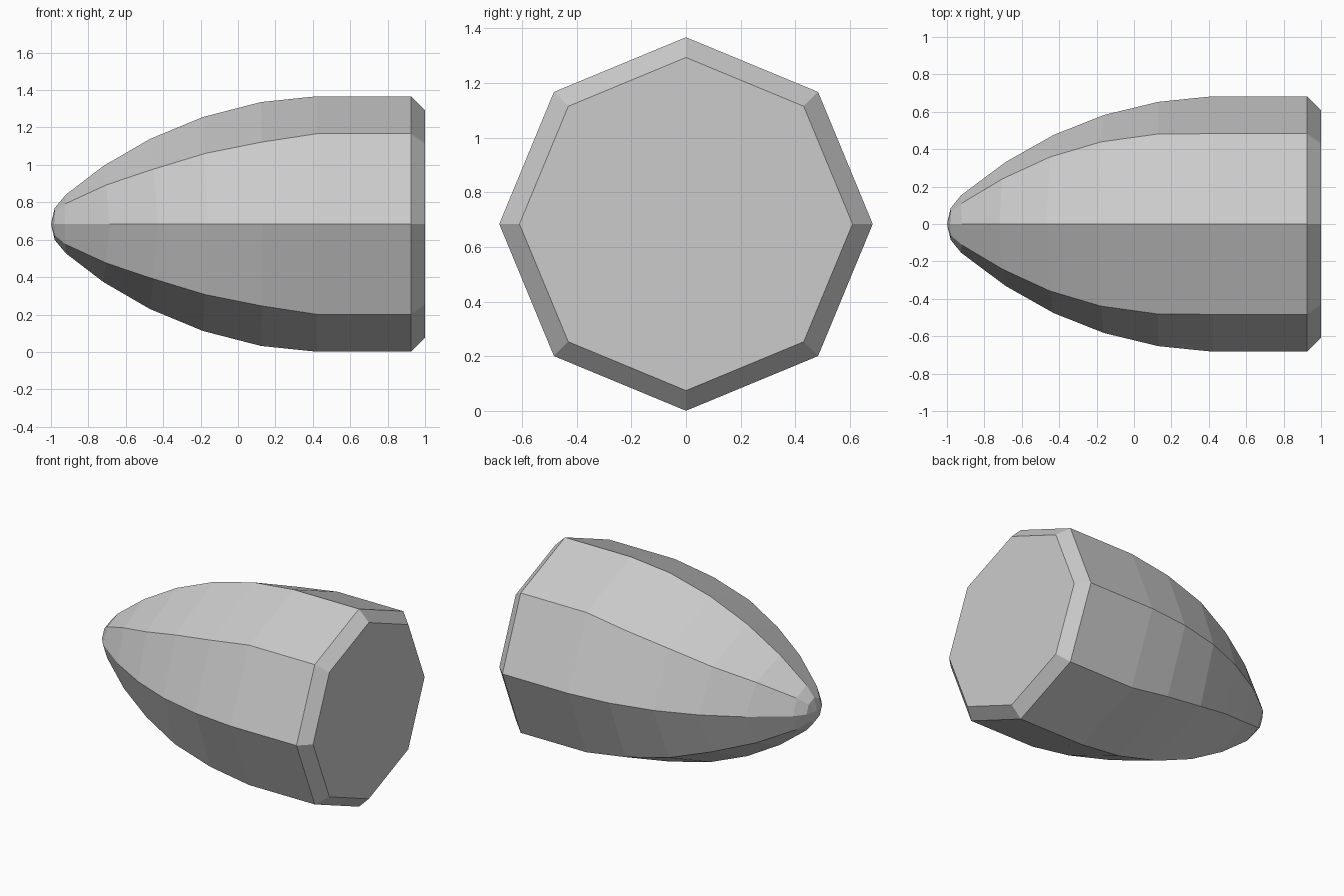
import bpy, bmesh

if "Cube" in bpy.data.objects:
    bpy.data.objects.remove(bpy.data.objects["Cube"])

# Quarter of the cross-section per ring: side corner (x, y), diagonal corner (x, y, z), top corner (x, z)
RINGS = [
    ((-0.98, 0.085), (-0.98, 0.06, 0.06), (-0.98, 0.085)),
    ((-0.925, 0.153), (-0.923, 0.110, 0.108), (-0.92, 0.157)),
    ((-0.687, 0.331), (-0.704, 0.241, 0.209), (-0.72, 0.31)),
    ((-0.43, 0.476), (-0.45, 0.358, 0.294), (-0.47, 0.455)),
    ((-0.16, 0.583), (-0.177, 0.439, 0.377), (-0.187, 0.572)),
    ((0.13, 0.653), (0.127, 0.481, 0.438), (0.123, 0.652)),
    ((0.423, 0.683), (0.423, 0.483, 0.483), (0.423, 0.683)),
    ((0.925, 0.683), (0.925, 0.483, 0.483), (0.925, 0.683)),
    ((1.0, 0.609), (1.0, 0.4305, 0.4305), (1.0, 0.609)),
]
AXIS_Z = 0.684


def octagon(side, diag, top):
    """Mirror the quarter section into eight corners, in order around the axis."""
    (sx, sy), (dx, dy, dz), (tx, tz) = side, diag, top
    return [(sx, sy, 0), (dx, dy, dz), (tx, 0, tz), (dx, -dy, dz),
            (sx, -sy, 0), (dx, -dy, -dz), (tx, 0, -tz), (dx, dy, -dz)]


bm = bmesh.new()
loops = [[bm.verts.new((x, y, z + AXIS_Z)) for x, y, z in octagon(*r)] for r in RINGS]

# Side walls between rings
for a, b in zip(loops, loops[1:]):
    for i in range(8):
        j = (i + 1) % 8
        bm.faces.new((a[i], a[j], b[j], b[i]))

# Nose tip and flat chamfered base
tip = bm.verts.new((-1, 0, AXIS_Z))
for i in range(8):
    bm.faces.new((tip, loops[0][(i + 1) % 8], loops[0][i]))
bm.faces.new(loops[-1])
bmesh.ops.recalc_face_normals(bm, faces=bm.faces)

mesh = bpy.data.meshes.new("bullet_body")
bm.to_mesh(mesh)
bm.free()
bpy.context.collection.objects.link(bpy.data.objects.new("bullet_body", mesh))
